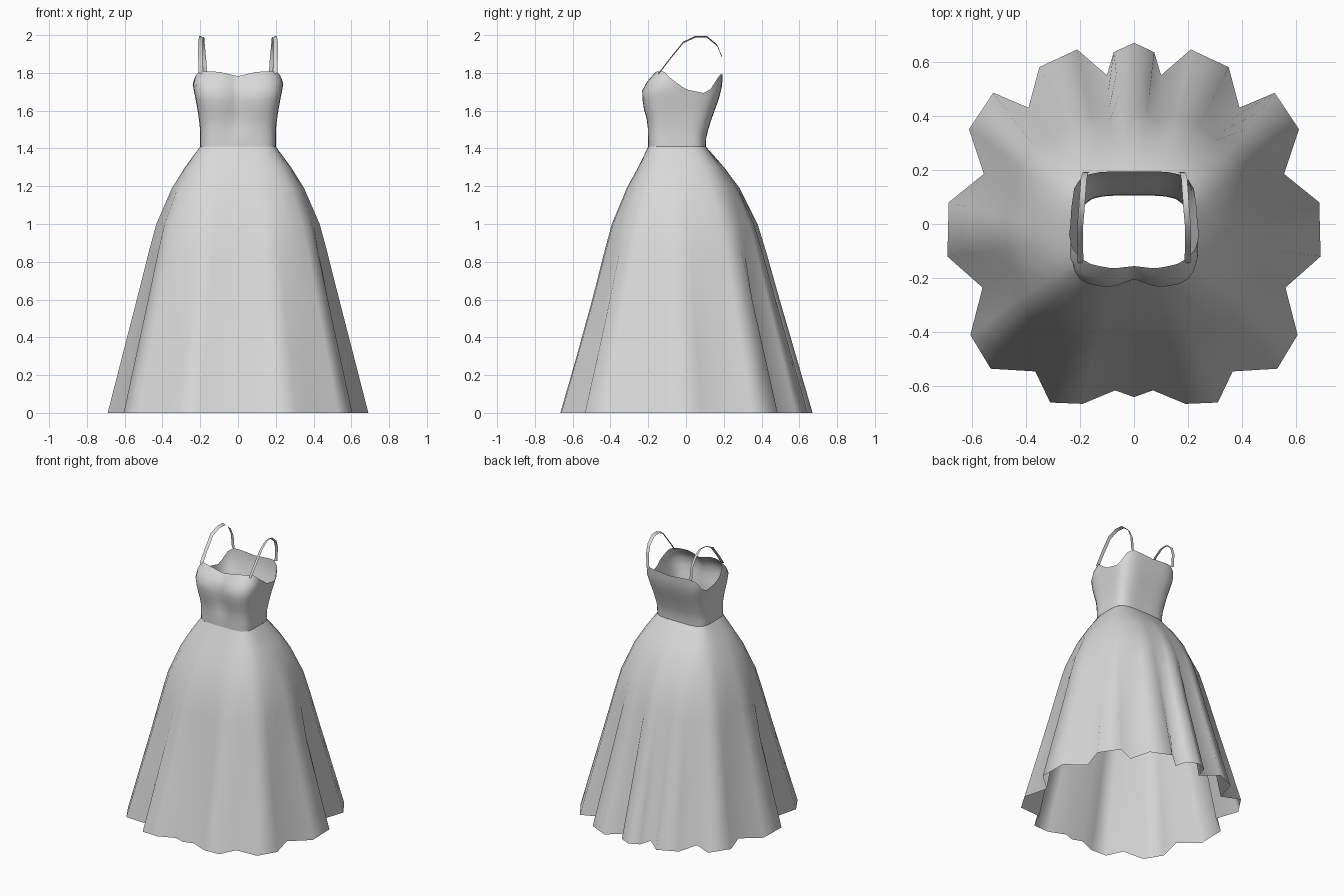
import bpy, bmesh, math
from mathutils import Vector

if "Cube" in bpy.data.objects:
    bpy.data.objects.remove(bpy.data.objects["Cube"])

fabric = bpy.data.materials.new("grey fabric")
fabric.use_nodes = True
grey = (0.69, 0.69, 0.69, 1)
fabric.diffuse_color = grey
fabric.node_tree.nodes["Principled BSDF"].inputs["Base Color"].default_value = grey


def interp(keys, t):
    """Piecewise linear lookup in a list of (position, value) pairs."""
    for (a, u), (b, v) in zip(keys, keys[1:]):
        if t <= b:
            return u + (v - u) * max(0, (t - a) / (b - a))
    return keys[-1][1]


def loft(name, rings, closed=True):
    """Skin a list of equally long rings with quads."""
    bm = bmesh.new()
    rows = [[bm.verts.new(p) for p in ring] for ring in rings]
    n = len(rows[0])
    for low, high in zip(rows, rows[1:]):
        for i in range(n if closed else n - 1):
            j = (i + 1) % n
            bm.faces.new((low[i], low[j], high[j], high[i]))
    mesh = bpy.data.meshes.new(name)
    bm.to_mesh(mesh)
    bm.free()
    mesh.shade_smooth()
    mesh.materials.append(fabric)
    obj = bpy.data.objects.new(name, mesh)
    bpy.context.collection.objects.link(obj)


def rounded_box(angle, half_width, front, back):
    """Point on a rounded rectangle; angle 0 is the front centre."""
    s, c = math.sin(angle), -math.cos(angle)
    r = (abs(s) ** 4.5 + abs(c) ** 4.5) ** (-1 / 4.5)
    mid, half = (front + back) / 2, (back - front) / 2
    return Vector((half_width * s * r, mid + half * c * r, 0))


# Skirt: pleated hem outline, front centre round to back centre
half_hem = [(0, -.64), (.07, -.615), (.19, -.665), (.31, -.66), (.365, -.545),
            (.53, -.535), (.605, -.41), (.56, -.235), (.69, -.12), (.685, .08),
            (.555, .185), (.61, .35), (.52, .485), (.39, .43), (.35, .58),
            (.21, .645), (.1, .55), (.075, .635), (0, .67)]
hem = [Vector((x, y, 0)) for x, y in half_hem]
hem += [Vector((-p.x, p.y, 0)) for p in hem[-2:0:-1]]
count = len(hem)
even = [(hem[i - 2] + 2 * hem[i - 1] + 2 * hem[i] + 2 * hem[(i + 1) % count]
         + hem[(i + 2) % count]) / 8 * 1.03 for i in range(count)]

# Each level: height, spread of the flare, depth of the pleats
levels = [(0, 1, 1), (.3, .85, .77), (.6, .7, .53), (.85, .58, .32), (1, .5, .2),
          (1.19, .33, .05), (1.3, .18, .01), (1.41, 0, 0)]
rings = []
for z, spread, pleat in levels:
    ring = []
    for p, e in zip(hem, even):
        waist = rounded_box(math.atan2(e.x, -e.y), .2, -.2, .105)
        depth = spread ** 1.25 if e.y < 0 else spread  # the front flares later
        x = waist.x + (e.x - waist.x) * spread + (p.x - e.x) * pleat
        y = waist.y + (e.y - waist.y) * depth + (p.y - e.y) * pleat
        ring.append((x, y, z))
    rings.append(ring)
loft("skirt", rings)

# Bodice: widths by height, top edge by angle from the front centre
width = [(1.41, .2), (1.5, .2), (1.6, .213), (1.74, .24), (1.81, .22)]
front = [(1.41, -.2), (1.54, -.204), (1.63, -.23), (1.71, -.233), (1.77, -.197), (1.81, -.156)]
back = [(1.41, .105), (1.47, .108), (1.57, .14), (1.65, .17), (1.72, .19), (1.81, .196)]
cleft = [(1.45, 0), (1.62, .028), (1.74, .028), (1.81, .03)]
neckline = [(0, 1.782), (25, 1.806), (50, 1.81), (72, 1.762), (95, 1.714),
            (122, 1.692), (129, 1.72), (138, 1.795), (180, 1.78)]
columns, rows = 48, 8
rings = []
for k in range(rows + 1):
    ring = []
    for i in range(columns):
        angle = 2 * math.pi * i / columns
        degrees = math.degrees(angle)
        top = interp(neckline, min(degrees, 360 - degrees))
        z = 1.41 + (top - 1.41) * k / rows
        p = rounded_box(angle, interp(width, z), interp(front, z), interp(back, z))
        if p.y < 0:
            p.y += interp(cleft, z) * max(0, 1 - abs(p.x) / .08)
        ring.append((p.x, p.y, z))
    rings.append(ring)
loft("bodice", rings)

# Shoulder straps: thin ribbons arching from the bust to the back
path = [(.197, -.145, 1.8), (.2, -.08, 1.885), (.2, -.015, 1.965), (.194, .05, 1.996),
        (.19, .11, 1.996), (.186, .165, 1.95), (.18, .19, 1.89), (.173, .192, 1.79)]
for side, label in ((1, "left"), (-1, "right")):
    ribbon = [[(side * (x + w), y, z - .4 * abs(w - .011)) for w in (-.011, .011)]
              for x, y, z in path]
    loft(label + "_strap", ribbon if side < 0 else ribbon[::-1], closed=False)
